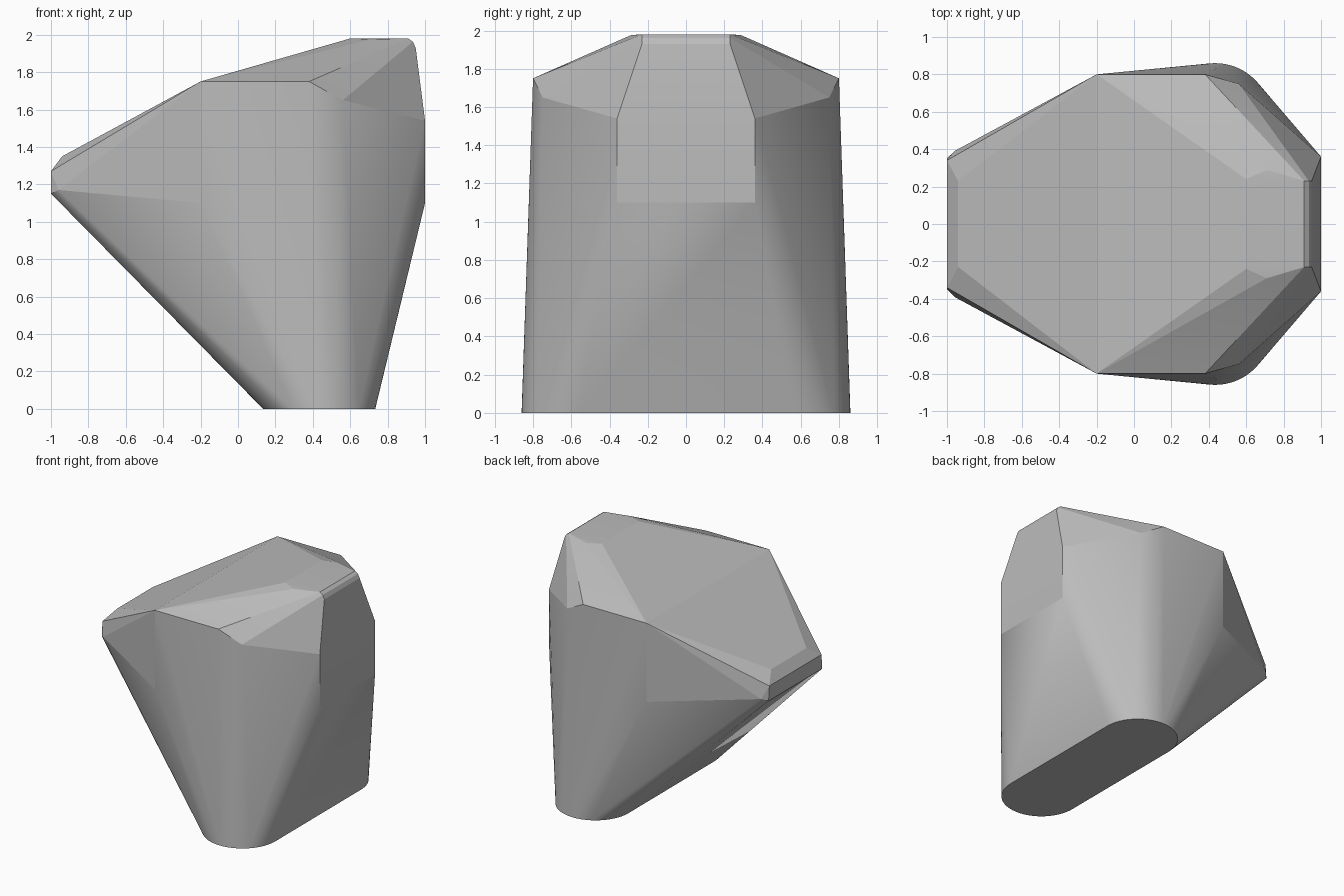
import bpy
import bmesh
import math

cube = bpy.data.objects.get("Cube")
if cube:
    bpy.data.objects.remove(cube, do_unlink=True)

# Single stone grey
grey = bpy.data.materials.new("stone_grey")
grey.use_nodes = True
colour = (0.5, 0.5, 0.5, 1)
grey.diffuse_color = colour
grey.node_tree.nodes["Principled BSDF"].inputs["Base Color"].default_value = colour

# Corners of one half; the other half is mirrored across y
upper_side = [(-0.2, 0.8, 1.75), (0.38, 0.8, 1.75), (0.56, 0.75, 1.65), (-0.2, 0.8, 1.1)]
blunt_end = [(1, 0.36, 1.54), (1, 0.36, 1.1)]
crest = [(0.6, 0.24, 1.98), (0.71, 0.29, 1.975), (0.91, 0.23, 1.98),
         (0.935, 0.23, 1.962), (0.95, 0.23, 1.93)]
pointed_end = [(-1, 0.35, 1.15), (-1, 0.34, 1.27), (-0.96, 0.39, 1.17),
               (-0.94, 0.23, 1.35)]
points = upper_side + blunt_end + crest + pointed_end

# Stadium-shaped foot
STEPS = 32
RADIUS = 0.3
for i in range(STEPS + 1):
    a = math.pi * i / STEPS
    points.append((0.434 + RADIUS * math.cos(a), 0.56 + RADIUS * math.sin(a), 0))

# Faceted body stretched over all corners
bm = bmesh.new()
for x, y, z in points:
    for side in (1, -1):
        bm.verts.new((x, y * side, z))
hull = bmesh.ops.convex_hull(bm, input=bm.verts[:])
loose = [v for v in bm.verts if not v.link_faces]
bmesh.ops.delete(bm, geom=loose, context="VERTS")
bmesh.ops.dissolve_limit(bm, angle_limit=math.radians(0.5),
                         verts=bm.verts[:], edges=bm.edges[:])
bmesh.ops.recalc_face_normals(bm, faces=bm.faces[:])

mesh = bpy.data.meshes.new("faceted_body")
bm.to_mesh(mesh)
bm.free()
mesh.materials.append(grey)
body = bpy.data.objects.new("faceted_body", mesh)
bpy.context.collection.objects.link(body)

# Soft foot curves, crisp facets
bpy.ops.object.select_all(action="DESELECT")
body.select_set(True)
bpy.context.view_layer.objects.active = body
bpy.ops.object.shade_smooth_by_angle(angle=math.radians(9))
